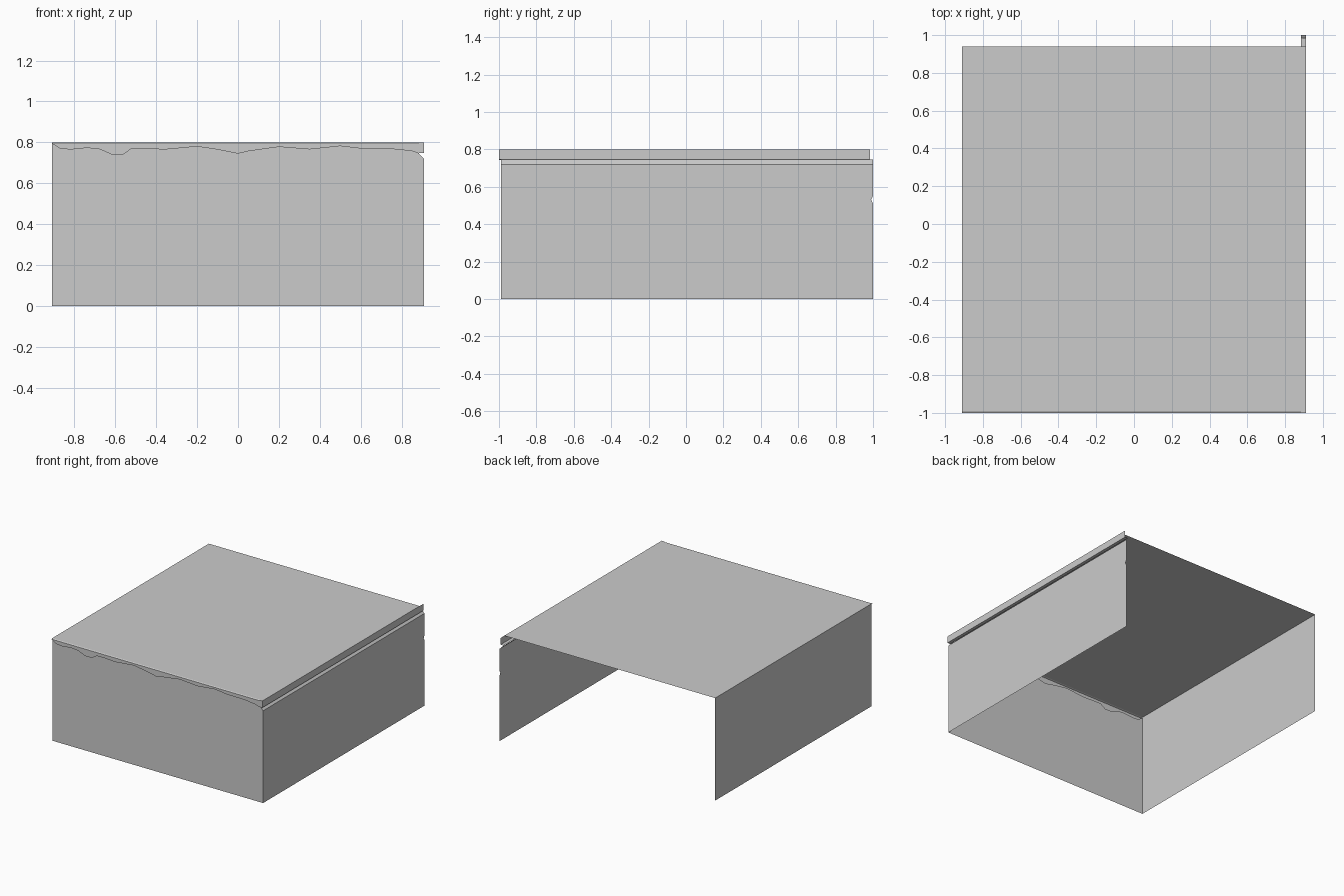
import bpy, math

if "Cube" in bpy.data.objects:
    bpy.data.objects.remove(bpy.data.objects["Cube"])

X, H = 0.91, 0.80          # half width, height
FRONT, LIP, BACK = -0.99, -1.0, 0.94


def sheet(name, rows, angle=40):
    """Skin a surface through equal-length rows of points."""
    n = len(rows[0])
    verts = [p for row in rows for p in row]
    faces = [(i * n + j, i * n + j + 1, (i + 1) * n + j + 1, (i + 1) * n + j)
             for i in range(len(rows) - 1) for j in range(n - 1)]
    mesh = bpy.data.meshes.new(name)
    mesh.from_pydata(verts, [], faces)
    mesh.validate()
    ob = bpy.data.objects.new(name, mesh)
    bpy.context.collection.objects.link(ob)
    bpy.context.view_layer.objects.active = ob
    ob.select_set(True)
    bpy.ops.object.shade_smooth_by_angle(angle=math.radians(angle))
    ob.select_set(False)
    return ob


# Torn seam line along the front, as (x, z)
seam = [(-.91, .795), (-.87, .77), (-.82, .765), (-.74, .773), (-.68, .768),
        (-.62, .742), (-.56, .742), (-.52, .77), (-.45, .77), (-.36, .765),
        (-.2, .78), (-.1, .765), (0, .745), (.05, .757), (.2, .778),
        (.35, .766), (.5, .782), (.6, .77), (.75, .768), (.85, .758), (.885, .745)]

# Flat top panel
sheet("top_panel", [[(-X, FRONT, H), (X, FRONT, H)],
                    [(-X, BACK, H), (X, BACK, H)]])

# Thin front flap hanging from the top down to the seam
sheet("front_flap", [[(x, FRONT, z) for x, z in seam],
                     [(x, LIP, z) for x, z in seam],
                     [(x, LIP, H - .004) for x, z in seam],
                     [(x, FRONT, H) for x, z in seam]])

# Front wall, meeting the flap at the seam
wall_line = seam + [(X, .72)]
sheet("front_wall", [[(x, FRONT, z * t) for x, z in wall_line]
                     for t in (0, .7, 1)])

# Left wall
sheet("left_wall", [[(-X, y, z) for y in (BACK, -.74, FRONT)]
                    for z in (0, H)])

# Right wall with a bevelled top edge and a small nick in its back edge
right_profile = [(X, 0, 1), (X, .51, 1), (X, .53, .99), (X, .55, 1),
                 (X, .72, 1), (.885, .745, 1)]
sheet("right_wall", [[(x, FRONT, z), (x, .9, z), (x, back, z)]
                     for x, z, back in right_profile])

# Overhanging lip along the right edge of the top
sheet("right_lip", [[(x, LIP, z), (x, BACK, z), (x, .985, z)]
                    for x, z in ((.885, .747), (X, .747), (X, H))])
sheet("right_lip_front", [[(.885, LIP, .747), (X, LIP, .747)],
                          [(.885, LIP, H), (X, LIP, H)]])
sheet("right_lip_cap", [[(.885, LIP, H), (X, LIP, H)],
                        [(.885, FRONT, H), (X, FRONT, H)]])
